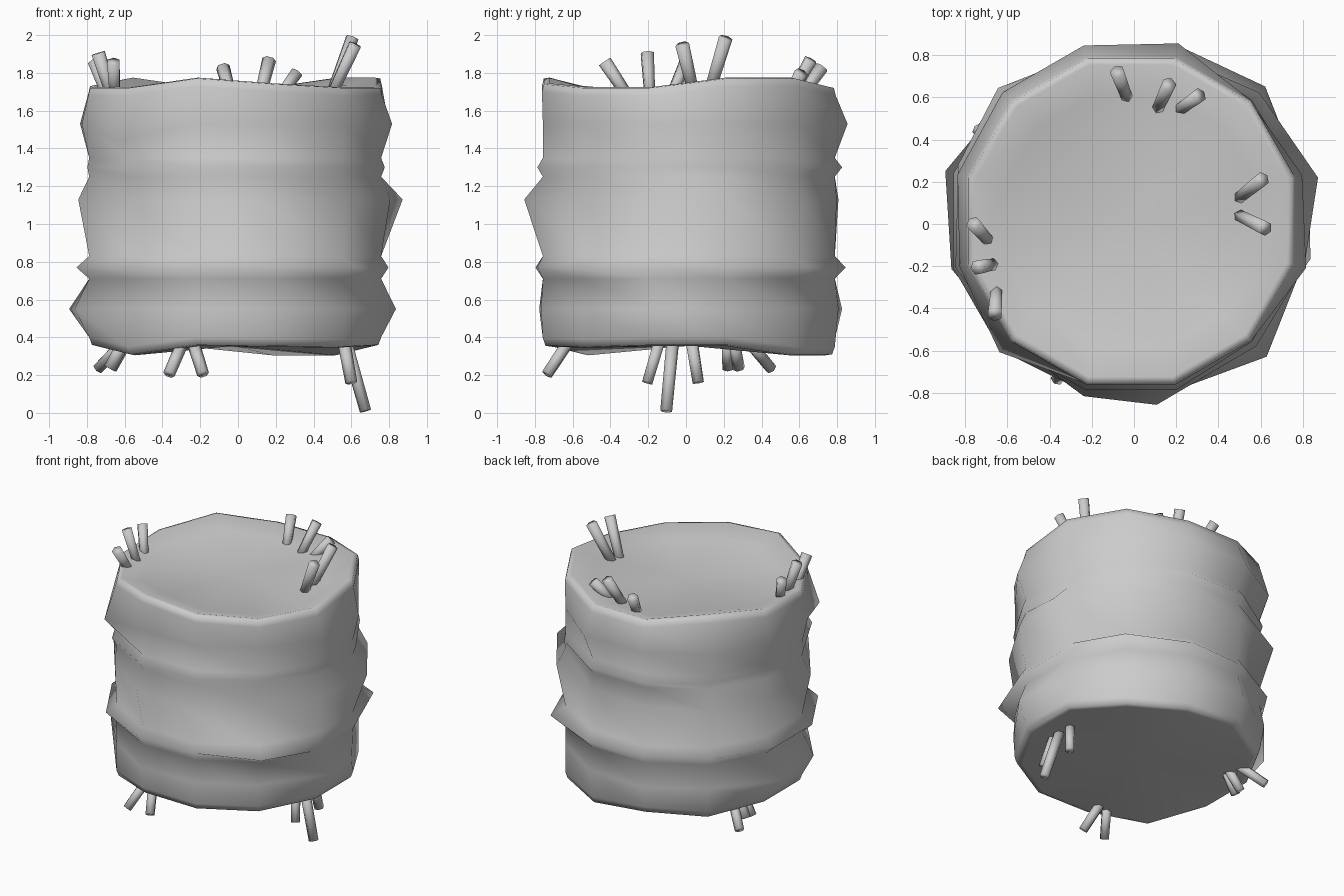
import bpy, bmesh, math
from mathutils import Vector

if "Cube" in bpy.data.objects:
    bpy.data.objects.remove(bpy.data.objects["Cube"])

N = 12
CX, CY = -0.015, 0.015


def finish(name, bm, angle):
    bmesh.ops.recalc_face_normals(bm, faces=bm.faces)
    me = bpy.data.meshes.new(name)
    bm.to_mesh(me)
    bm.free()
    ob = bpy.data.objects.new(name, me)
    bpy.context.collection.objects.link(ob)
    bpy.context.view_layer.objects.active = ob
    ob.select_set(True)
    bpy.ops.object.shade_smooth_by_angle(angle=math.radians(angle))
    ob.select_set(False)
    return ob


# Lumpy bundle: each row is (heights, radii, {corner: angle shift})
rim_z = [1.78, 1.78, 1.73, 1.73, 1.78, 1.74, 1.73, 1.73, 1.78, 1.75, 1.73, 1.73]
foot_z = [.35, .30, .30, .34, .32, .35, .35, .30, .35, .345, .34, .35]
upper = [.84, .80, .87, .86, .86, .85, .84, .88, .80, .80, .80, .86]
middle = [.91, .86, .81, .82, .89, .86, .86, .81, .86, .88, .84, .85]
lower = [.85, .80, .82, .84, .83, .91, .88, .80, .82, .81, .81, .87]
knot1 = [.82, .81, .84, .84, .82, .80, .81, .83, .83, .83, .81, .82]
knot2 = [.83, .90, .86, .84, .85, .87, .87, .87, .84, .83, .91, .84]

rows = [
    ([z - .045 for z in rim_z], .62, {}),
    ([z - .005 for z in rim_z], .765, {}),
    ([z - .01 for z in rim_z], .795, {}),
    ([z - .05 for z in rim_z], .805, {}),
    ([1.53] * 7 + [1.44] + [1.53] * 4, upper, {}),
    (1.35, .80, {}),
    (1.30, knot1, {}),
    (1.25, .80, {}),
    (1.13, middle, {0: -2, 9: -7, 5: -3}),
    (.83, .80, {}),
    (.77, knot2, {}),
    (.71, .80, {}),
    (.55, lower, {0: -9, 11: 3}),
    ([z + .05 for z in foot_z], .80, {}),
    ([z + .01 for z in foot_z], .785, {}),
    ([z + .005 for z in foot_z], .75, {}),
]
bm = bmesh.new()
rings = []
for zs, rs, shift in rows:
    ring = []
    for k in range(N):
        a = math.radians(15 + 30 * k + shift.get(k, 0))
        r = rs if isinstance(rs, float) else rs[k]
        z = zs if isinstance(zs, float) else zs[k]
        ring.append(bm.verts.new((CX + r * math.cos(a), CY + r * math.sin(a), z)))
    rings.append(ring)
for r0, r1 in zip(rings, rings[1:]):
    for k in range(N):
        j = (k + 1) % N
        bm.faces.new((r0[k], r0[j], r1[j], r1[k]))
for ring, z in ((rings[0], 1.68), (rings[-1], .355)):
    c = bm.verts.new((CX, CY, z))
    for k in range(N):
        bm.faces.new((ring[k], ring[(k + 1) % N], c))
finish("bundle_body", bm, 180)


# Loose stalks poking out of both ends
def stalk(name, base, tip, r0=.03, r1=.037):
    bm = bmesh.new()
    a, b = Vector(base), Vector(tip)
    bmesh.ops.create_cone(bm, cap_ends=True, segments=6, radius1=r0, radius2=r1, depth=(b - a).length)
    q = (b - a).to_track_quat('Z', 'Y')
    for v in bm.verts:
        v.co = q @ v.co + (a + b) / 2
    finish(name, bm, 180)


top = [
    ((-.03, .59), (-.08, .72, 1.83)), ((.11, .54), (.165, .66, 1.87)),
    ((.20, .53), (.31, .61, 1.80)), ((.48, .11), (.605, .21, 1.985)),
    ((.48, .05), (.62, -.02, 1.95)), ((-.68, -.09), (-.76, .0, 1.86)),
    ((-.66, -.19), (-.74, -.205, 1.905)), ((-.65, -.29), (-.66, -.43, 1.86)),
]
bottom = [
    ((.57, -.07), (.675, -.105, .01)), ((.56, -.14), (.60, -.205, .16)),
    ((.57, .03), (.60, .065, .16)), ((-.29, -.62), (-.365, -.735, .205)),
    ((-.24, -.62), (-.185, -.735, .205)), ((-.60, .33), (-.74, .45, .235)),
    ((-.60, .22), (-.68, .22, .235)), ((-.59, .25), (-.67, .28, .235)),
]
for i, (b, t) in enumerate(top):
    stalk(f"top_stalk_{i + 1}", (*b, 1.65), t)
for i, (b, t) in enumerate(bottom):
    stalk(f"bottom_stalk_{i + 1}", (*b, .38), t, .034, .032)
